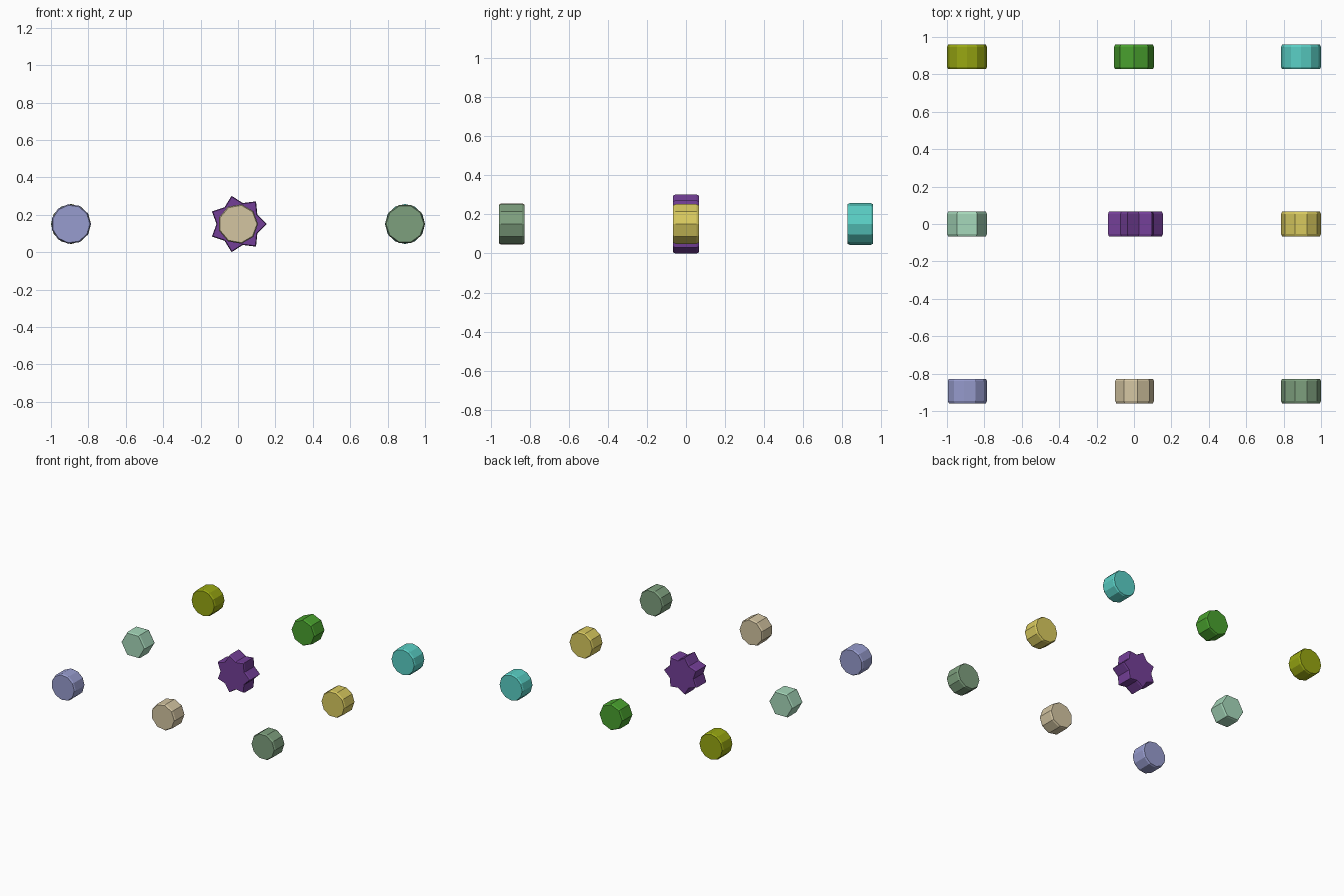
import bpy, bmesh
from math import cos, sin, pi

if "Cube" in bpy.data.objects:
    bpy.data.objects.remove(bpy.data.objects["Cube"])

Z = 0.151       # height of all centres
D = 0.893       # grid spacing
R = 0.107       # prism radius
HALF = 0.0655   # half thickness along y
BEV = 0.012     # softened cap edges


def ring(n, r_out, r_in=None):
    """Regular polygon outline, or a star when an inner radius is given."""
    if r_in is None:
        return [(r_out * cos(2 * pi * i / n), r_out * sin(2 * pi * i / n)) for i in range(n)]
    return [((r_in if i % 2 else r_out) * cos(pi * i / n),
             (r_in if i % 2 else r_out) * sin(pi * i / n)) for i in range(2 * n)]


def block(name, outline, x, y, color):
    """Extrude an outline along y and narrow it slightly at both caps."""
    bm = bmesh.new()
    size = max(px for px, pz in outline)
    small = (size - BEV * 0.5) / size
    stations = [(-HALF, small), (-HALF + BEV, 1), (HALF - BEV, 1), (HALF, small)]
    loops = [[bm.verts.new((px * s, d, pz * s)) for px, pz in outline] for d, s in stations]
    n = len(outline)
    for a, b in zip(loops, loops[1:]):
        for i in range(n):
            j = (i + 1) % n
            bm.faces.new((a[i], a[j], b[j], b[i]))
    bm.faces.new(loops[0])
    bm.faces.new(loops[-1])
    bmesh.ops.recalc_face_normals(bm, faces=bm.faces)
    me = bpy.data.meshes.new(name)
    bm.to_mesh(me)
    bm.free()
    ob = bpy.data.objects.new(name, me)
    ob.location = (x, y, Z)
    bpy.context.collection.objects.link(ob)
    mat = bpy.data.materials.new(name + "_paint")
    mat.diffuse_color = (*[(c / 255) ** 2.2 for c in color], 1)
    mat.use_nodes = True
    mat.node_tree.nodes["Principled BSDF"].inputs["Base Color"].default_value = mat.diffuse_color
    me.materials.append(mat)


# Surrounding prisms: name, sides, column, row, colour
for name, sides, cx, cy, color in [
    ("lavender_prism", 11, -1, -1, (150, 155, 205)),
    ("tan_prism", 9, 0, -1, (210, 195, 160)),
    ("sage_prism", 10, 1, -1, (125, 158, 125)),
    ("mint_prism", 6, -1, 0, (165, 215, 185)),
    ("yellow_prism", 10, 1, 0, (215, 200, 95)),
    ("olive_prism", 12, -1, 1, (150, 165, 25)),
    ("green_prism", 8, 0, 1, (75, 160, 50)),
    ("cyan_prism", 12, 1, 1, (90, 205, 195)),
]:
    block(name, ring(sides, R), cx * D, cy * D, color)

# Seven-pointed star in the middle
block("center_star", ring(7, 0.1545, 0.115), 0, 0, (115, 65, 150))
